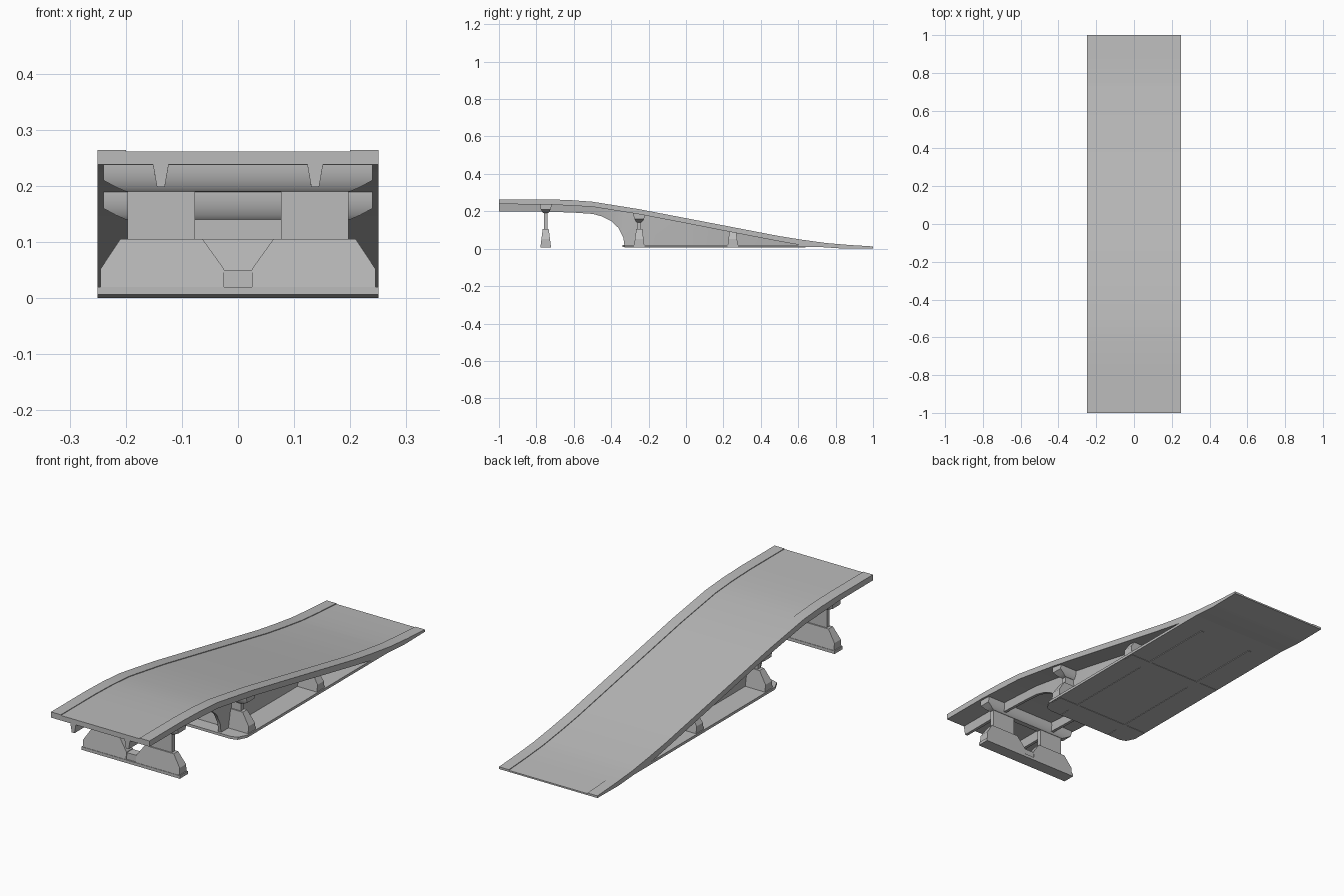
import bpy, bmesh, math

if "Cube" in bpy.data.objects:
    bpy.data.objects.remove(bpy.data.objects["Cube"], do_unlink=True)

concrete = bpy.data.materials.new("concrete_grey")
concrete.use_nodes = True
GREY = (0.5, 0.5, 0.5, 1)
concrete.diffuse_color = GREY
concrete.node_tree.nodes["Principled BSDF"].inputs["Base Color"].default_value = GREY


def loft(name, rings):
    """Skin a row of matching closed rings and cap both ends."""
    bm = bmesh.new()
    rows = [[bm.verts.new(p) for p in ring] for ring in rings]
    n = len(rows[0])
    for a, b in zip(rows, rows[1:]):
        for i in range(n):
            j = (i + 1) % n
            bm.faces.new((a[i], a[j], b[j], b[i]))
    bm.faces.new(rows[0])
    bm.faces.new(rows[-1])
    bmesh.ops.recalc_face_normals(bm, faces=bm.faces)
    mesh = bpy.data.meshes.new(name)
    bm.to_mesh(mesh)
    bm.free()
    ob = bpy.data.objects.new(name, mesh)
    bpy.context.collection.objects.link(ob)
    mesh.materials.append(concrete)
    bpy.ops.object.select_all(action='DESELECT')
    ob.select_set(True)
    bpy.context.view_layer.objects.active = ob
    bpy.ops.object.shade_smooth_by_angle(angle=math.radians(25))
    return ob


def block(name, y, levels):
    """Stack of rectangles: each level is (z, x from, x to, half depth)."""
    return loft(name, [[(a, y - d, z), (b, y - d, z), (b, y + d, z), (a, y + d, z)]
                       for z, a, b, d in levels])


def interp(points, y):
    for (y0, z0), (y1, z1) in zip(points, points[1:]):
        if y <= y1:
            return z0 + (z1 - z0) * (y - y0) / (y1 - y0)
    return points[-1][1]


# Road deck with a raised curb along each side
road = [(-1, .261), (-.75, .261), (-.62, .257), (-.5, .248), (-.25, .208), (0, .16),
        (.25, .112), (.5, .064), (.62, .045), (.75, .027), (.87, .017), (1, .009)]
under = [(-1, .238), (-.75, .237), (-.5, .224), (-.25, .184), (0, .136),
         (.25, .087), (.5, .039), (.62, .018), (.73, .008), (.85, 0), (1, .002)]
HALF, LANE, CURB = .25, .2, .003
stations = sorted({y for y, z in road + under})
deck = []
for y in stations:
    t, b = interp(road, y), interp(under, y)
    deck.append([(-HALF, y, b), (HALF, y, b), (HALF, y, t + CURB), (LANE, y, t + CURB),
                 (LANE, y, t), (-LANE, y, t), (-LANE, y, t + CURB), (-HALF, y, t + CURB)])
loft("road_deck", deck)

# Ground slab with clipped front corners
outline = [(-HALF, .73), (-HALF, -.29), (-.23, -.33), (-.2, -.34),
           (.2, -.34), (.23, -.33), (HALF, -.29), (HALF, .73)]
loft("ground_slab", [[(x, y, z) for x, y in outline] for z in (.008, .02)])

# Tapered girders that arch down to the slab
arch = [(-1, .198), (-.75, .198), (-.6, .193), (-.5, .186), (-.45, .173), (-.4, .148),
        (-.36, .11), (-.335, .06), (-.328, .006), (0, .006), (.25, .006), (.64, .006)]
for side, s in (("left", 1), ("right", -1)):
    rings = []
    for y, b in arch:
        t, x = interp(under, y) + .003, s * .1375
        rings.append([(x - .007, y, b), (x + .007, y, b),
                      (x + .0145, y, t), (x - .0145, y, t)])
    loft(side + "_girder", rings)


# Pier caps with a rounded underside
def cap(name, y, top):
    rows = ((0, .24, .03), (.015, .24, .03), (.03, .24, .026),
            (.042, .218, .02), (.05, .2, .012))
    block(name, y, [(top - dz, -x, x, d) for dz, x, d in rows])


cap("front_pier_cap", -.75, .24)
cap("middle_pier_cap", -.25, .19)

# Front pier: twin columns and flared feet on a shared plinth
block("front_pier_plinth", -.75, [(.006, -.25, .25, .029), (.02, -.25, .25, .029)])
block("front_pier_tie", -.75, [(.02, -.03, .03, .022), (.05, -.03, .03, .021)])
for side, s in (("left", 1), ("right", -1)):
    block(side + "_front_foot", -.75, [(z, s * a, s * b, d) for z, a, b, d in
          ((.02, .025, .245, .027), (.052, .025, .245, .023), (.105, .063, .21, .016))])
    block(side + "_front_column", -.75, [(z, s * .077, s * .197, .01) for z in (.1, .195)])

# Middle and rear piers: one wide foot each
wide_foot = [(.006, -.245, .245, .029), (.052, -.245, .245, .023), (.105, -.21, .21, .016)]
block("middle_pier_foot", -.25, wide_foot)
block("middle_pier_column", -.25, [(.1, -.197, .197, .01), (.145, -.197, .197, .01)])
block("rear_pier_foot", .25, wide_foot[:2] + [(.098, -.215, .215, .017)])
